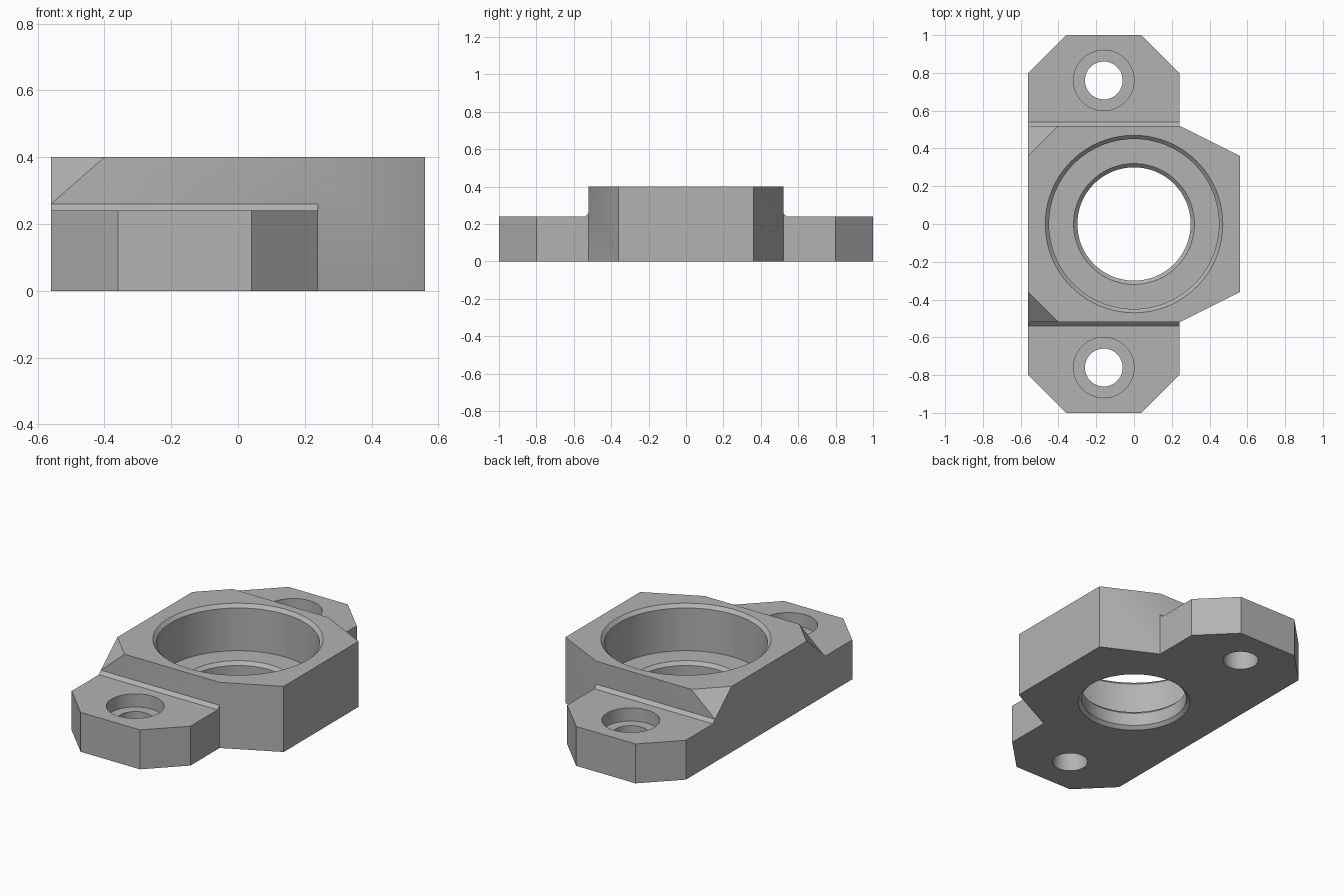
import bpy
import bmesh
from math import cos, sin, pi, radians

if "Cube" in bpy.data.objects:
    bpy.data.objects.remove(bpy.data.objects["Cube"], do_unlink=True)

grey = bpy.data.materials.new("plain grey")
grey.use_nodes = True
COLOUR = (0.45, 0.45, 0.45, 1)
grey.diffuse_color = COLOUR
grey.node_tree.nodes["Principled BSDF"].inputs["Base Color"].default_value = COLOUR


def finish(name, bm):
    bmesh.ops.recalc_face_normals(bm, faces=bm.faces)
    mesh = bpy.data.meshes.new(name)
    bm.to_mesh(mesh)
    bm.free()
    mesh.materials.append(grey)
    obj = bpy.data.objects.new(name, mesh)
    bpy.context.collection.objects.link(obj)
    return obj


def prism(name, points, offset):
    """Extrude a flat polygon of 3D points along an offset."""
    bm = bmesh.new()
    face = bm.faces.new([bm.verts.new(p) for p in points])
    moved = bmesh.ops.extrude_face_region(bm, geom=[face])["geom"]
    verts = [g for g in moved if isinstance(g, bmesh.types.BMVert)]
    bmesh.ops.translate(bm, verts=verts, vec=offset)
    return finish(name, bm)


def lathe(name, profile, x, y, sides=64):
    """Closed solid of revolution from (radius, z) pairs, bottom to top."""
    bm = bmesh.new()
    rings = [[bm.verts.new((x + r * cos(2 * pi * i / sides),
                            y + r * sin(2 * pi * i / sides), z))
              for i in range(sides)] for r, z in profile]
    for low, high in zip(rings, rings[1:]):
        for i in range(sides):
            j = (i + 1) % sides
            bm.faces.new((low[i], low[j], high[j], high[i]))
    bm.faces.new(rings[0])
    bm.faces.new(rings[-1])
    return finish(name, bm)


# Whole plan outline, mirrored front to back
half = [(0.56, 0.36), (0.24, 0.52), (0.24, 0.8), (0.04, 1.0),
        (-0.36, 1.0), (-0.56, 0.8)]
plan = half + [(x, -y) for x, y in reversed(half)]
housing = prism("bearing_housing", [(x, y, 0) for x, y in plan], (0, 0, 0.4))

cutters = []
for side, s in (("back", 1), ("front", -1)):
    # Step down to the mounting ear, with a small bevel at its root
    step = [(1.1, 0.24), (0.54, 0.24), (0.52, 0.26), (0.52, 0.5), (1.1, 0.5)]
    cutters.append(prism(side + "_step_cutter",
                         [(-0.7, s * y, z) for y, z in step], (1.1, 0, 0)))

    # Sloped corner of the raised block
    e = 0.005
    x0, y0, top, slope = -0.56 - e, 0.52 + e, 0.4 + e, 0.875
    low = 0.26 - 2 * e * slope
    run = (top - low) / slope
    bm = bmesh.new()
    for x, y, z in ((x0, y0, top), (x0, y0, low),
                    (x0 + run, y0, top), (x0, y0 - run, top)):
        bm.verts.new((x, s * y, z))
    bmesh.ops.convex_hull(bm, input=bm.verts)
    cutters.append(finish(side + "_corner_cutter", bm))

    # Counterbored screw hole
    cutters.append(lathe(side + "_screw_hole_cutter",
                         [(0.1, -0.1), (0.1, 0.16), (0.16, 0.16), (0.16, 0.5)],
                         -0.16, s * 0.76))

# Stepped central bore with bevelled rims
cutters.append(lathe("bore_cutter",
                     [(0.34, -0.02), (0.3, 0.02), (0.3, 0.1), (0.32, 0.12),
                      (0.45, 0.12), (0.45, 0.38), (0.49, 0.42)], 0, 0, 96))

# Apply the cuts
bpy.context.view_layer.objects.active = housing
for cutter in cutters:
    cut = housing.modifiers.new(cutter.name, "BOOLEAN")
    cut.operation = "DIFFERENCE"
    cut.solver = "EXACT"
    cut.object = cutter
    bpy.ops.object.modifier_apply(modifier=cut.name)
for cutter in cutters:
    bpy.data.objects.remove(cutter, do_unlink=True)

# Smooth the bores, keep the edges sharp
bpy.ops.object.select_all(action="DESELECT")
housing.select_set(True)
bpy.ops.object.shade_smooth_by_angle(angle=radians(30))
